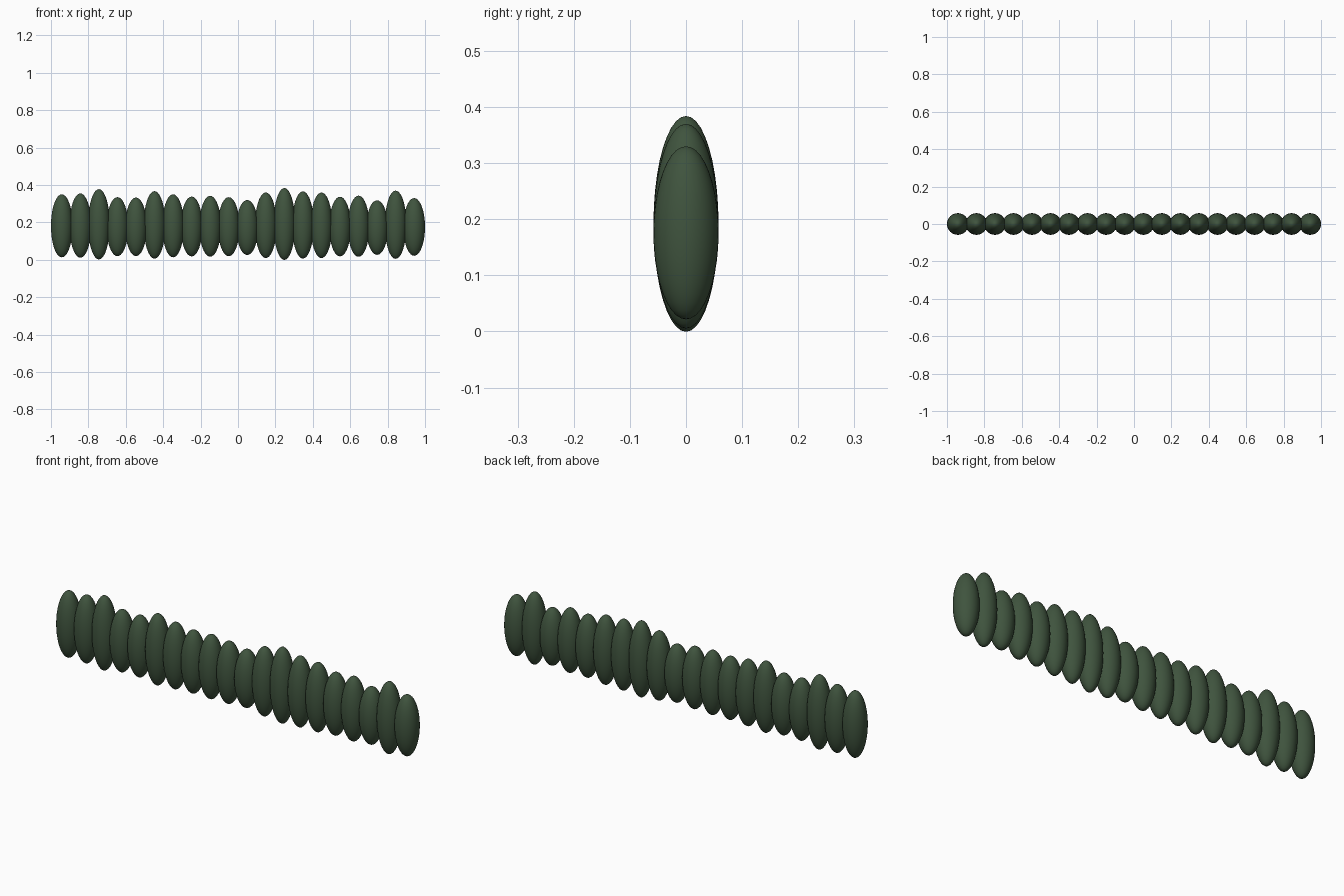
import bpy

cube = bpy.data.objects.get("Cube")
if cube:
    bpy.data.objects.remove(cube, do_unlink=True)

# Single dark leaf green
leaf = bpy.data.materials.new("dark leaf green")
leaf.use_nodes = True
green = (0.05, 0.088, 0.048, 1)
leaf.diffuse_color = green
bsdf = leaf.node_tree.nodes["Principled BSDF"]
bsdf.inputs["Base Color"].default_value = green
bsdf.inputs["Roughness"].default_value = 0.9

# Top height of each shrub, from right end (-x) to left end (+x)
TOPS = [0.35, 0.355, 0.378, 0.335, 0.333, 0.367, 0.35, 0.338, 0.342, 0.335,
        0.32, 0.36, 0.384, 0.366, 0.36, 0.337, 0.343, 0.318, 0.37, 0.33]
RADIUS = 0.058
END = 1 - RADIUS


def add_shrub(index, top):
    """Tall ellipsoid; taller shrubs reach slightly lower too."""
    half = (top - 0.111) / 1.42
    x = -END + 2 * END * index / (len(TOPS) - 1)
    bpy.ops.mesh.primitive_uv_sphere_add(
        segments=32, ring_count=20, radius=1, location=(x, 0, top - half))
    shrub = bpy.context.object
    shrub.name = f"hedge_shrub_{index + 1}"
    shrub.scale = (RADIUS, RADIUS, half)
    bpy.ops.object.transform_apply(location=False, rotation=False, scale=True)
    bpy.ops.object.shade_smooth()
    shrub.data.materials.append(leaf)


# Row of overlapping shrubs
for i, height in enumerate(TOPS):
    add_shrub(i, height)
